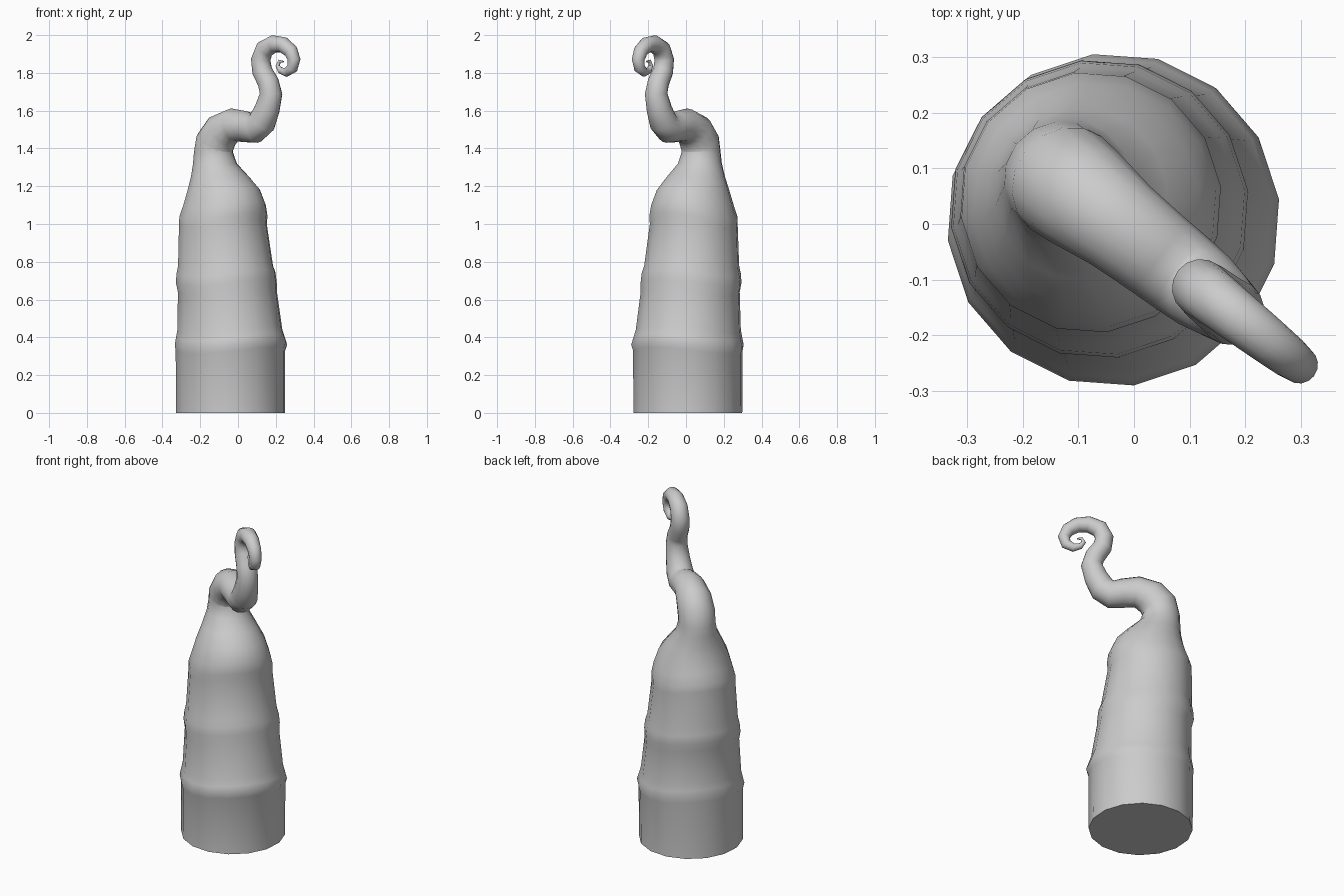
import bpy
import bmesh
import math
from mathutils import Vector

SIDES = 16
# The whole shape leans and curls inside one upright plane
LEAN = Vector((0.79, -0.615, 0))
ACROSS = Vector((0.615, 0.79, 0))
UP = Vector((0, 0, 1))

# Centre x, height and radius of each ring: wide folded body, then narrow neck
BODY = [
    (-.04, 0, .29), (-.04, .33, .292), (-.037, .36, .3), (-.04, .4, .29),
    (-.043, .44, .28), (-.056, .64, .264), (-.062, .69, .269),
    (-.063, .74, .264), (-.066, .78, .253), (-.08, 1, .234),
    (-.077, 1.04, .235), (-.071, 1.1, .22), (-.075, 1.18, .193),
    (-.095, 1.25, .155), (-.122, 1.32, .117), (-.13, 1.38, .104),
]
# Bent neck, rising stem and spiral tip
CURL = [
    (-.122, 1.43, .105), (-.085, 1.49, .1), (-.025, 1.525, .088),
    (.04, 1.515, .082), (.09, 1.507, .079), (.127, 1.54, .075),
    (.155, 1.61, .067), (.175, 1.69, .06), (.16, 1.75, .057),
    (.128, 1.81, .054), (.12, 1.87, .052), (.14, 1.925, .05),
    (.19, 1.954, .046), (.24, 1.948, .042), (.28, 1.915, .038),
    (.297, 1.87, .034), (.287, 1.825, .03), (.255, 1.803, .024),
    (.225, 1.813, .017), (.21, 1.838, .012), (.22, 1.862, .009),
    (.24, 1.86, .004),
]


def centre(row):
    """Place a ring centre in the leaning plane."""
    x, z, _ = row
    return Vector((x, 0.08 - 0.78 * (x + 0.13), z))


def sag(height):
    """Strength of the wavy sag of the cloth folds at a height."""
    return 0.02 * max(0, min(1, height / 0.36, (1.3 - height) / 0.2))


def add_ring(bm, row, tangent):
    """Add one ring of vertices square to the tangent."""
    middle, radius = centre(row), row[2]
    side = ACROSS.cross(tangent).normalized()
    ring = []
    for i in range(SIDES):
        angle = math.tau * i / SIDES
        arm = ACROSS * math.cos(angle) + side * math.sin(angle)
        drop = UP * sag(row[1]) * math.cos(2 * angle)
        ring.append(bm.verts.new(middle + arm * radius - drop))
    return ring


def build_hat(name, material):
    rows = BODY + CURL
    bm = bmesh.new()
    rings = []
    for i, row in enumerate(rows):
        if i < len(BODY):
            tangent = UP
        else:
            after = rows[min(i + 1, len(rows) - 1)]
            tangent = (centre(after) - centre(rows[i - 1])).normalized()
        rings.append(add_ring(bm, row, tangent))
    # Skin between neighbouring rings
    for low, high in zip(rings, rings[1:]):
        for i in range(SIDES):
            j = (i + 1) % SIDES
            bm.faces.new((low[i], low[j], high[j], high[i]))
    # Flat base and tip
    bm.faces.new(rings[0])
    bm.faces.new(rings[-1])
    bmesh.ops.recalc_face_normals(bm, faces=bm.faces)
    mesh = bpy.data.meshes.new(name)
    bm.to_mesh(mesh)
    bm.free()
    mesh.materials.append(material)
    obj = bpy.data.objects.new(name, mesh)
    bpy.context.collection.objects.link(obj)
    return obj


def make_material(name, colour):
    material = bpy.data.materials.new(name)
    material.use_nodes = True
    material.diffuse_color = colour
    material.node_tree.nodes["Principled BSDF"].inputs["Base Color"].default_value = colour
    return material


cube = bpy.data.objects.get("Cube")
if cube:
    bpy.data.objects.remove(cube, do_unlink=True)

grey = make_material("plain grey", (0.6, 0.6, 0.6, 1))
hat = build_hat("curled_hat", grey)
bpy.ops.object.select_all(action="DESELECT")
hat.select_set(True)
bpy.context.view_layer.objects.active = hat
bpy.ops.object.shade_smooth_by_angle(angle=math.radians(60))
